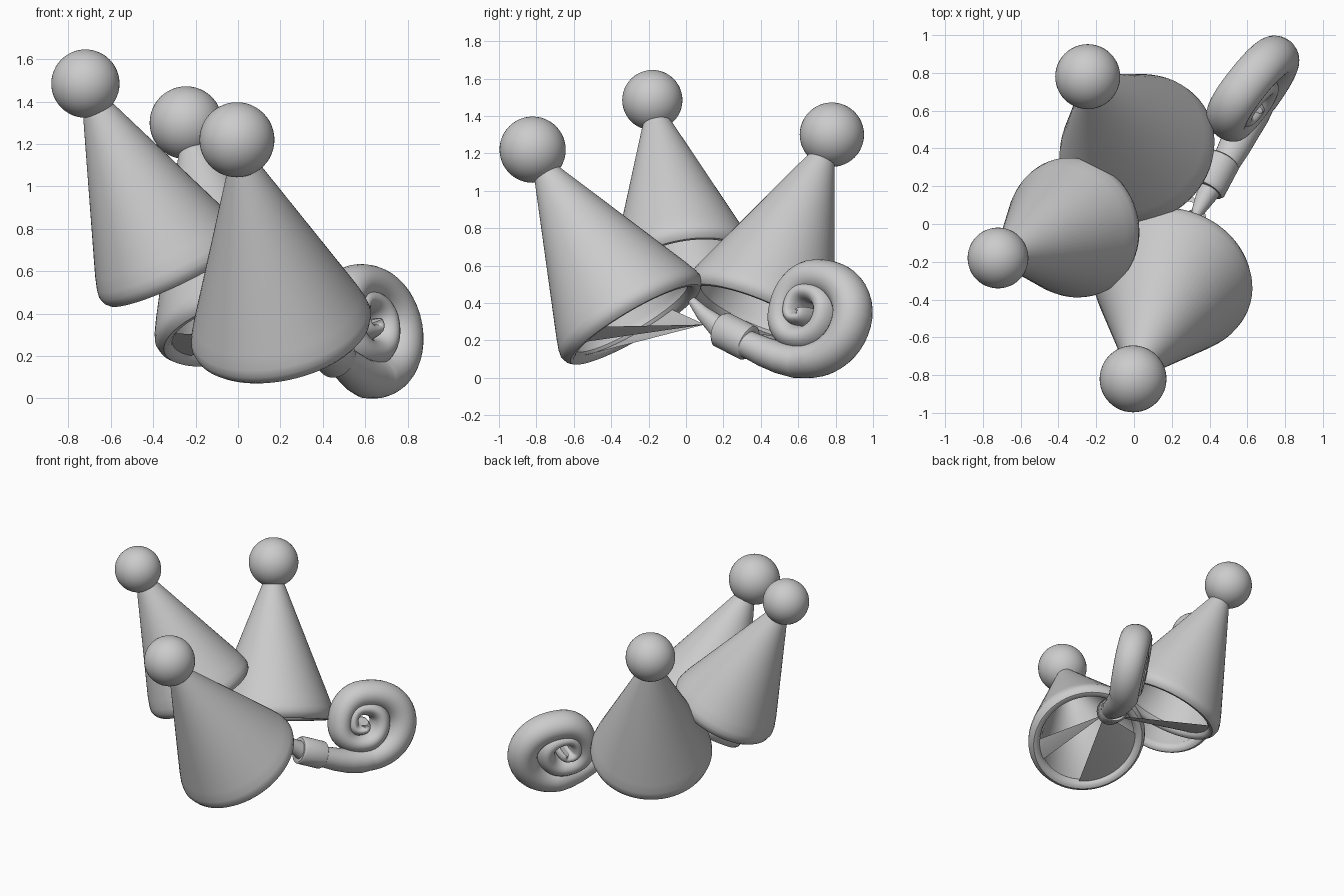
import bpy, bmesh, math
from mathutils import Vector

if "Cube" in bpy.data.objects:
    bpy.data.objects.remove(bpy.data.objects["Cube"])

grey = bpy.data.materials.new("plain grey")
grey.diffuse_color = (0.6, 0.6, 0.6, 1)
grey.use_nodes = True
grey.node_tree.nodes["Principled BSDF"].inputs["Base Color"].default_value = grey.diffuse_color


def build(name, bm, angle=40):
    """Turn a bmesh into a smooth-shaded object."""
    mesh = bpy.data.meshes.new(name)
    bm.to_mesh(mesh)
    bm.free()
    obj = bpy.data.objects.new(name, mesh)
    bpy.context.collection.objects.link(obj)
    finish(obj, angle)


def finish(obj, angle=40):
    obj.data.materials.clear()
    obj.data.materials.append(grey)
    bpy.ops.object.select_all(action='DESELECT')
    obj.select_set(True)
    bpy.context.view_layer.objects.active = obj
    bpy.ops.object.shade_smooth_by_angle(angle=math.radians(angle))


def skin(bm, rings):
    for a, b in zip(rings, rings[1:]):
        for i in range(len(a)):
            j = (i + 1) % len(a)
            bm.faces.new((a[i], a[j], b[j], b[i]))


def circle(base, turn, r, h, sides=64):
    return [base + turn @ Vector((r * math.cos(2 * math.pi * i / sides),
                                  r * math.sin(2 * math.pi * i / sides), h))
            for i in range(sides)]


def party_hat(name, base, ball, R, ball_radius, webs=()):
    """Hollow cone with a rolled rim, leaning from base centre to pompom."""
    base, ball = Vector(base), Vector(ball)
    length = (ball - base).length
    turn = (ball - base).to_track_quat('Z', 'Y')
    profile = [(.03, length * .82), (.83 * R, .085), (.80 * R, .045), (.83 * R, .015),
               (.88 * R, .0), (.93 * R, .0), (.975 * R, .018), (R, .05), (.985 * R, .085),
               (.93 * R, .15), (.085, length - ball_radius), (.05, length - .5 * ball_radius)]
    bm = bmesh.new()
    rings = [[bm.verts.new(p) for p in circle(base, turn, r, h)] for r, h in profile]
    skin(bm, rings)
    bm.faces.new(rings[0])
    bm.faces.new(rings[-1])
    bmesh.ops.recalc_face_normals(bm, faces=bm.faces)
    build(name, bm)

    bpy.ops.mesh.primitive_uv_sphere_add(segments=48, ring_count=24,
                                         radius=ball_radius, location=ball)
    bpy.context.object.name = name + "_pompom"
    finish(bpy.context.object)

    # folded sheets from the inner rim to the mouthpiece
    for heading, spread in webs:
        bm = bmesh.new()
        tip = bm.verts.new((.365, .10, .285))
        rim = circle(base, turn, .83 * R, .03)

        def off(p):
            a = math.degrees(math.atan2(p.y - base.y, p.x - base.x)) - heading
            return (a + 180) % 360 - 180
        picked = sorted((p for p in rim if abs(off(p)) < spread), key=off)
        edge = [bm.verts.new(p) for p in picked]
        for a, b in zip(edge, edge[1:]):
            bm.faces.new((a, tip, b))
        build(name + "_inner_sheet", bm)


# blower coil plane
along = Vector((.6, .8, 0))
up = Vector((-.16, .12, .98))
normal = along.cross(up).normalized()


def tube(name, points, radii, widths, sides=28):
    """Oval tube along a path, with its width measured across the coil plane."""
    bm = bmesh.new()
    rings = []
    for k, p in enumerate(points):
        tangent = (points[min(k + 1, len(points) - 1)] - points[max(k - 1, 0)]).normalized()
        side = (normal - tangent * normal.dot(tangent)).normalized()
        out = tangent.cross(side)
        rings.append([bm.verts.new(p + out * radii[k] * math.cos(2 * math.pi * i / sides)
                                   + side * widths[k] * math.sin(2 * math.pi * i / sides))
                      for i in range(sides)])
    skin(bm, rings)
    bm.faces.new(rings[0])
    bm.faces.new(rings[-1])
    bmesh.ops.recalc_face_normals(bm, faces=bm.faces)
    build(name, bm)


# three hats
party_hat("front_hat", (.213, -.27, .285), (-.005, -.82, 1.22), .432, .177,
          [(-165, 52), (-45, 14)])
party_hat("left_hat", (-.295, -.01, .59), (-.72, -.18, 1.485), .375, .161)
party_hat("back_hat", (.03, .375, .325), (-.245, .78, 1.30), .422, .172, [(170, 30)])

# curled blower: straight stem, then a spiral
centre = Vector((.60, .675, .33))
spiral_r = [.243, .268, .212, .17, .14, .14, .105, .075, .045, .01]
tube_r = [.093, .103, .095, .083, .072, .066, .056, .048, .04, .035]
tube_w = [.108, .115, .115, .115, .115, .115, .112, .115, .12, .12]
points = [Vector((.455, .265, .21)), Vector((.495, .34, .175)), Vector((.535, .415, .14)),
          Vector((.575, .50, .108)), Vector((.615, .58, .09))]
radii = [.07, .074, .08, .085, .09]
widths = [.07, .076, .085, .094, .102]
steps = 12
last = (len(spiral_r) - 1) * steps
for k in range(last + 1):
    q = min(k // steps, len(spiral_r) - 2)
    t = k / steps - q
    t = t * t * (3 - 2 * t)
    r, tr, tw = (v[q] * (1 - t) + v[q + 1] * t for v in (spiral_r, tube_r, tube_w))
    a = k / steps * math.pi / 2
    # inner turns sit a little nearer the stem
    drift = min(max((k / steps - 2) / 3, 0), 1)
    points.append(centre + along * (r * math.sin(a) - .03 * drift)
                  + up * (.02 * drift - r * math.cos(a)))
    radii.append(tr)
    widths.append(tw)
tube("blower_coil", points, radii, widths)

# mouthpiece and collar
mouth = [Vector(p) for p in ((.32, .03, .415), (.35, .09, .345), (.41, .2, .25))]
tube("mouthpiece", mouth, [.022, .04, .066], [.022, .04, .066])
ring = [Vector(p) for p in ((.386, .182, .262), (.393, .194, .257),
                            (.466, .332, .187), (.473, .344, .182))]
size = [.086, .098, .098, .086]
tube("collar", ring, size, size)
